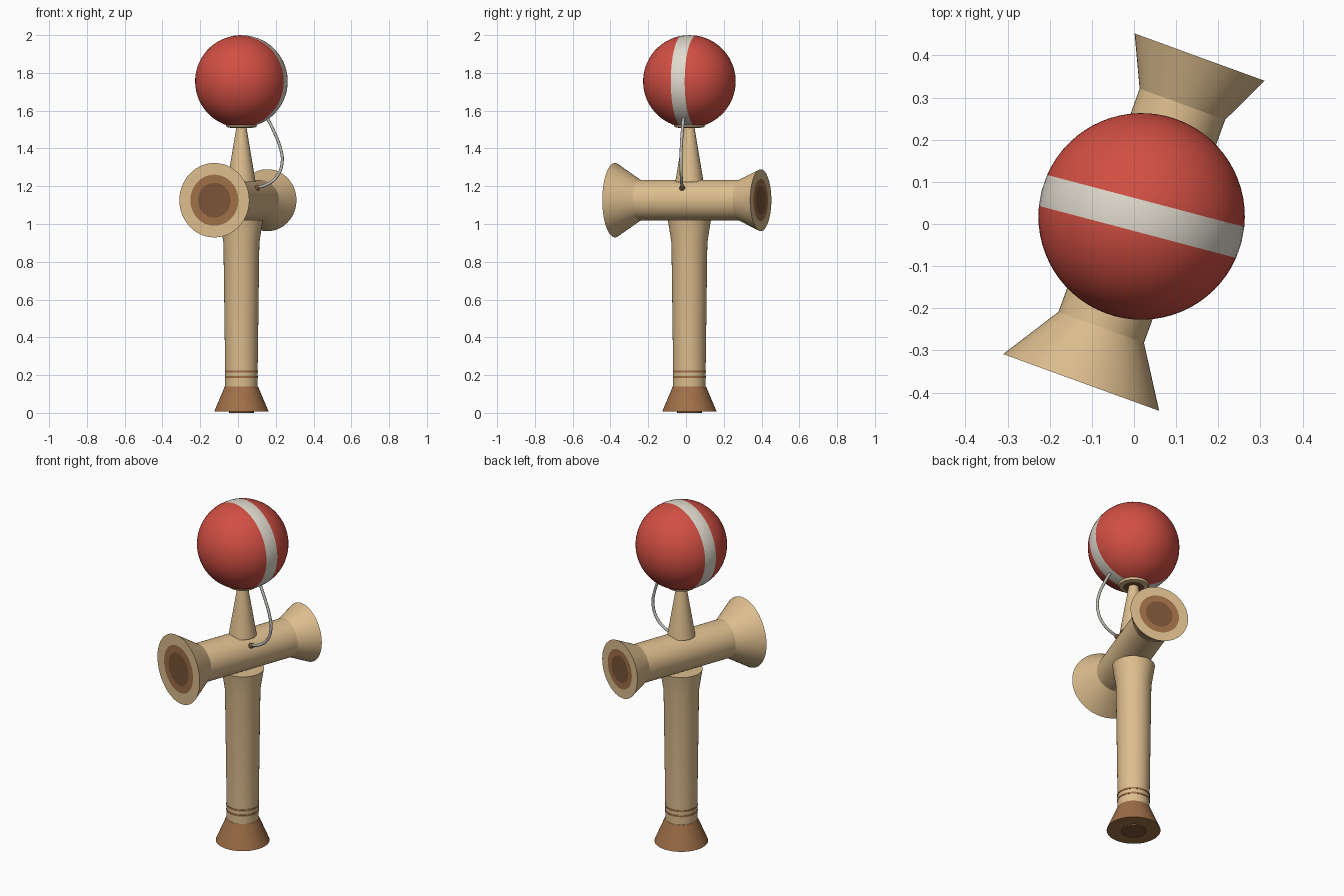
import bpy, bmesh, math
from mathutils import Matrix, Vector

cube = bpy.data.objects.get("Cube")
if cube:
    bpy.data.objects.remove(cube, do_unlink=True)


def material(name, *rgb):
    m = bpy.data.materials.new(name)
    m.use_nodes = True
    m.diffuse_color = (*rgb, 1)
    m.node_tree.nodes["Principled BSDF"].inputs["Base Color"].default_value = (*rgb, 1)
    return m


WOOD = material("light_wood", 0.72, 0.51, 0.27)
BROWN = material("brown_wood", 0.35, 0.16, 0.065)
DARK = material("dark_brown", 0.20, 0.09, 0.04)
RED = material("red_paint", 0.64, 0.078, 0.056)
CREAM = material("cream_stripe", 0.74, 0.70, 0.61)
GREY = material("grey_string", 0.52, 0.50, 0.46)

AXIS = Vector((0.018, 0.018, 0))
SEGMENTS = 64


def smooth(obj, degrees=25):
    bpy.ops.object.select_all(action="DESELECT")
    obj.select_set(True)
    bpy.context.view_layer.objects.active = obj
    bpy.ops.object.shade_smooth_by_angle(angle=math.radians(degrees))


def lathe(name, profile, centre, direction=(0, 0, 1)):
    """Spin (radius, distance, material) points; each material colours the band ending there."""
    mats = []
    for _, _, m in profile:
        if m not in mats:
            mats.append(m)
    bm = bmesh.new()
    rings = []
    for r, d, _ in profile:
        if r == 0:
            rings.append([bm.verts.new((0, 0, d))] * SEGMENTS)
        else:
            angles = [math.tau * i / SEGMENTS for i in range(SEGMENTS)]
            rings.append([bm.verts.new((r * math.cos(a), r * math.sin(a), d)) for a in angles])
    for k in range(1, len(rings)):
        low, high = rings[k - 1], rings[k]
        for i in range(SEGMENTS):
            j = (i + 1) % SEGMENTS
            corners = list(dict.fromkeys((low[i], low[j], high[j], high[i])))
            bm.faces.new(corners).material_index = mats.index(profile[k][2])
    bmesh.ops.recalc_face_normals(bm, faces=bm.faces)
    turn = Vector((0, 0, 1)).rotation_difference(Vector(direction)).to_matrix().to_4x4()
    bm.transform(Matrix.Translation(centre) @ turn)
    mesh = bpy.data.meshes.new(name)
    bm.to_mesh(mesh)
    bm.free()
    for m in mats:
        mesh.materials.append(m)
    obj = bpy.data.objects.new(name, mesh)
    bpy.context.collection.objects.link(obj)
    smooth(obj)
    return obj


# Handle with flared base cup and two painted rings
lathe("handle", [
    (0, 0, DARK), (0.066, 0, DARK), (0.066, 0.007, DARK), (0.144, 0.007, BROWN),
    (0.088, 0.14, BROWN), (0.086, 0.14, WOOD), (0.086, 0.185, WOOD),
    (0.088, 0.185, BROWN), (0.088, 0.195, BROWN), (0.086, 0.195, WOOD),
    (0.086, 0.215, WOOD), (0.088, 0.215, BROWN), (0.088, 0.225, BROWN),
    (0.086, 0.225, WOOD), (0.095, 0.9, WOOD), (0.114, 1.022, WOOD), (0, 1.022, WOOD),
], AXIS)

# Spike that enters the ball
lathe("spike", [
    (0, 1.222, WOOD), (0.075, 1.222, WOOD), (0.027, 1.51, WOOD),
    (0.015, 1.58, WOOD), (0, 1.585, WOOD),
], AXIS)

# Cross bar with a large front cup and a smaller back cup
cross_dir = Vector((0.342, 0.94, 0)).normalized()
lathe("cross_cups", [
    (0, -0.419, DARK), (0.092, -0.419, DARK), (0.135, -0.419, BROWN),
    (0.197, -0.419, WOOD), (0.108, -0.28, WOOD), (0.108, 0.283, WOOD),
    (0.164, 0.402, WOOD), (0.112, 0.402, WOOD), (0.076, 0.402, BROWN), (0, 0.402, DARK),
], AXIS + Vector((0, 0, 1.126)), cross_dir)

# Ball whose poles face along the stripe normal
R = 0.245
band = math.asin(0.038 / R)
caps = [band + (math.pi / 2 - band) * i / 15 for i in range(16)]
lats = [-a for a in reversed(caps)] + [0] + caps
profile = [(0 if abs(a) > 1.57 else R * math.cos(a), R * math.sin(a),
            CREAM if -band < a <= band else RED) for a in lats]
ball_centre = AXIS + Vector((0, 0, 1.755))
lathe("ball", profile, ball_centre, Vector((0.255, 0.967, 0)).normalized())

# Hole and wooden rim under the ball
lathe("ball_hole", [
    (0.084, 1.528, WOOD), (0.078, 1.513, WOOD), (0.056, 1.509, WOOD), (0, 1.509, DARK),
], AXIS)

# String from the ball to the cross bar
curve = bpy.data.curves.new("string", "CURVE")
curve.dimensions = "3D"
curve.bevel_depth = 0.008
curve.bevel_resolution = 3
curve.use_fill_caps = True
path = [(0.148, -0.012, 1.575), (0.19, -0.02, 1.49), (0.222, -0.025, 1.41),
        (0.234, -0.026, 1.33), (0.205, -0.025, 1.25), (0.15, -0.022, 1.208),
        (0.1, -0.02, 1.193)]
spline = curve.splines.new("BEZIER")
spline.bezier_points.add(len(path) - 1)
for point, co in zip(spline.bezier_points, path):
    point.co = co
    point.handle_left_type = point.handle_right_type = "AUTO"
curve.materials.append(GREY)
string = bpy.data.objects.new("string", curve)
bpy.context.collection.objects.link(string)
bpy.ops.object.select_all(action="DESELECT")
string.select_set(True)
bpy.context.view_layer.objects.active = string
bpy.ops.object.convert(target="MESH")
smooth(bpy.context.view_layer.objects.active, 50)

# Knot where the string meets the bar
bpy.ops.mesh.primitive_uv_sphere_add(segments=16, ring_count=10, radius=0.015,
                                     location=(0.1, -0.02, 1.19))
knot = bpy.context.object
knot.name = "string_knot"
knot.data.materials.append(DARK)
smooth(knot, 50)
